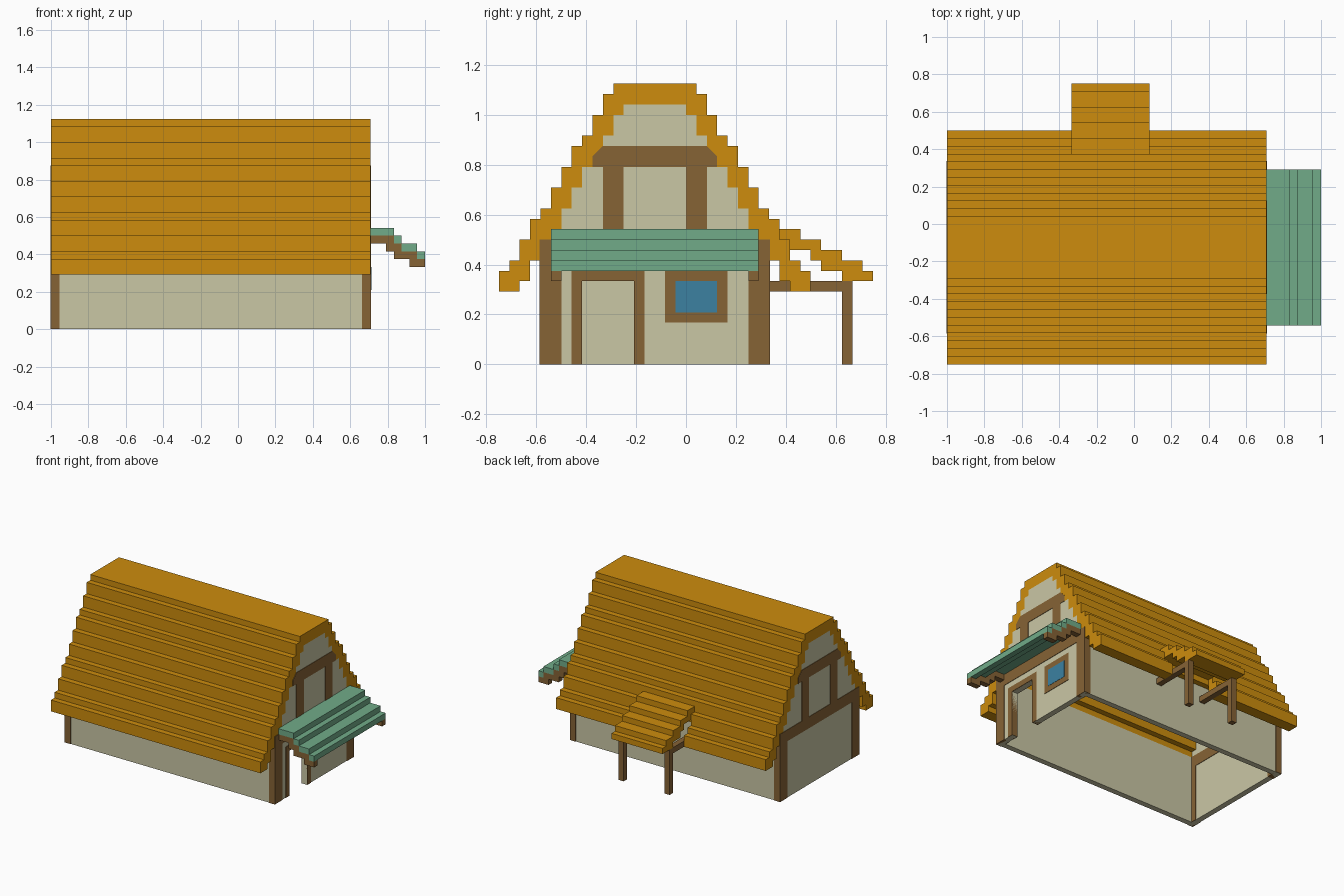
import bpy
import bmesh

if "Cube" in bpy.data.objects:
    bpy.data.objects.remove(bpy.data.objects["Cube"])

U = 1 / 24  # block size; all dimensions below are in blocks
E = 0.08    # how far timbers stand proud of the plaster


def material(name, r, g, b):
    m = bpy.data.materials.new(name)
    m.diffuse_color = (r, g, b, 1)
    m.use_nodes = True
    m.node_tree.nodes["Principled BSDF"].inputs["Base Color"].default_value = m.diffuse_color
    return m


THATCH = material("orange thatch", 0.61, 0.265, 0.004)
PLASTER = material("cream plaster", 0.59, 0.57, 0.375)
TIMBER = material("brown timber", 0.24, 0.125, 0.036)
GREEN = material("green tiles", 0.165, 0.41, 0.25)
GLASS = material("blue glass", 0.045, 0.22, 0.355)


def prism(name, pts, axis, a, b, mat):
    """Extrude a profile: (y, z) along x, or (x, z) along y."""
    bm = bmesh.new()
    if axis == 'x':
        vs = [bm.verts.new((a * U, p * U, q * U)) for p, q in pts]
        move = ((b - a) * U, 0, 0)
    else:
        vs = [bm.verts.new((p * U, a * U, q * U)) for p, q in pts]
        move = (0, (b - a) * U, 0)
    face = bm.faces.new(vs)
    ext = bmesh.ops.extrude_face_region(bm, geom=[face], use_keep_orig=True)
    new = [v for v in ext['geom'] if isinstance(v, bmesh.types.BMVert)]
    bmesh.ops.translate(bm, verts=new, vec=move)
    bmesh.ops.recalc_face_normals(bm, faces=bm.faces)
    me = bpy.data.meshes.new(name)
    bm.to_mesh(me)
    bm.free()
    me.materials.append(mat)
    ob = bpy.data.objects.new(name, me)
    bpy.context.collection.objects.link(ob)
    return ob


def box(name, x, y, z, mat):
    pts = [(y[0], z[0]), (y[1], z[0]), (y[1], z[1]), (y[0], z[1])]
    return prism(name, pts, 'x', x[0], x[1], mat)


def stepped(start, bots, tops):
    """Outline of a row of one-block columns with given bottoms and tops."""
    def edge(hs):
        out = [(start, hs[0])]
        for i in range(1, len(hs)):
            if hs[i] != hs[i - 1]:
                out += [(start + i, hs[i - 1]), (start + i, hs[i])]
        return out + [(start + len(hs), hs[-1])]
    return edge(bots) + edge(tops)[::-1]


# Roof heights by distance from the ridge line at y = -3
TOP = [27] * 4 + [26, 24, 22, 21, 19, 17, 15, 14, 12, 10, 9]
BOT = [25] * 3 + [24, 22, 20, 19, 17, 15, 13, 12, 10, 8, 7, 7]


def dist(y):
    return y + 3 if y >= -3 else -4 - y


def roof_profile(y0, y1):
    ys = range(y0, y1)
    return stepped(y0, [BOT[dist(y)] for y in ys], [TOP[dist(y)] for y in ys])


# Main roof, with the back eave interrupted by the porch
prism("main_roof", roof_profile(-18, 9), 'x', -24, 17, THATCH)
for name, a, b in (("left", -24, -8), ("right", 2, 17)):
    prism("back_eave_" + name, roof_profile(9, 12), 'x', a, b, THATCH)

# Long walls
box("front_wall", (-23, 16), (-14, -13), (0, 12), PLASTER)
box("back_wall", (-23, 16), (7, 8), (0, 12), PLASTER)

# Gable walls with half-timbering; the right one has the door opening
ys = range(-14, 8)
for side, a, b in (("left", -24, -23), ("right", 16, 17)):
    floor = [8 if side == "right" and -10 <= y < -5 else 0 for y in ys]
    prism(side + "_gable_wall", stepped(-14, floor, [BOT[dist(y)] for y in ys]),
          'x', a, b, PLASTER)
    x = (a - E, b + E)
    for n, (y0, y1) in (("front", (-14 - E, -12)), ("back", (6, 8 + E))):
        box(f"{side}_{n}_corner_post", x, (y0, y1), (0, 12), TIMBER)
    box(side + "_lower_beam", x, (-12, 6), (10, 12), TIMBER)
    for n, y0 in (("front", -8), ("back", 0)):
        box(f"{side}_{n}_upper_post", x, (y0, y0 + 2), (12, 19), TIMBER)
    prism(side + "_upper_beam", [(-9, 19), (3, 19), (3, 20), (2, 21), (-8, 21), (-9, 20)],
          'x', x[0], x[1], TIMBER)

# Door frame and window
x = (16 - E, 17 + E)
prism("door_frame", [(-11, 0), (-10, 0), (-10, 8), (-5, 8), (-5, 0), (-4, 0), (-4, 9), (-11, 9)],
      'x', x[0], x[1], TIMBER)
box("window_frame", x, (-2, 4), (4, 9), TIMBER)
box("window_glass", (16 - 1.5 * E, 17 + 1.5 * E), (-1, 3), (5, 8), GLASS)

# Green door canopy on two stepped brackets
for i, (x0, x1, top) in enumerate(((17, 20, 13), (20, 21, 12), (21, 23, 11), (23, 24, 10))):
    box(f"canopy_slat_{i + 1}", (x0, x1), (-13, 7), (top - 1, top), GREEN)
bracket = stepped(17, [11, 11, 10, 9, 9, 8, 8], [12, 12, 12, 11, 10, 10, 9])
for n, y in (("front", -13), ("back", 6)):
    prism(f"canopy_{n}_bracket", bracket, 'y', y, y + 1, TIMBER)

# Back porch: stepped roof, posts and tie beams
porch = stepped(9, [11, 11, 11, 10, 9, 9, 8, 8, 8], [13, 13, 12, 12, 11, 11, 10, 10, 9])
prism("porch_roof", porch, 'x', -8, 2, THATCH)
for n, x0 in (("left", -8), ("right", 1)):
    box(f"porch_{n}_post", (x0, x0 + 1), (15, 16), (0, 7), TIMBER)
    box(f"porch_{n}_beam", (x0, x0 + 1), (8, 16), (7, 8), TIMBER)
